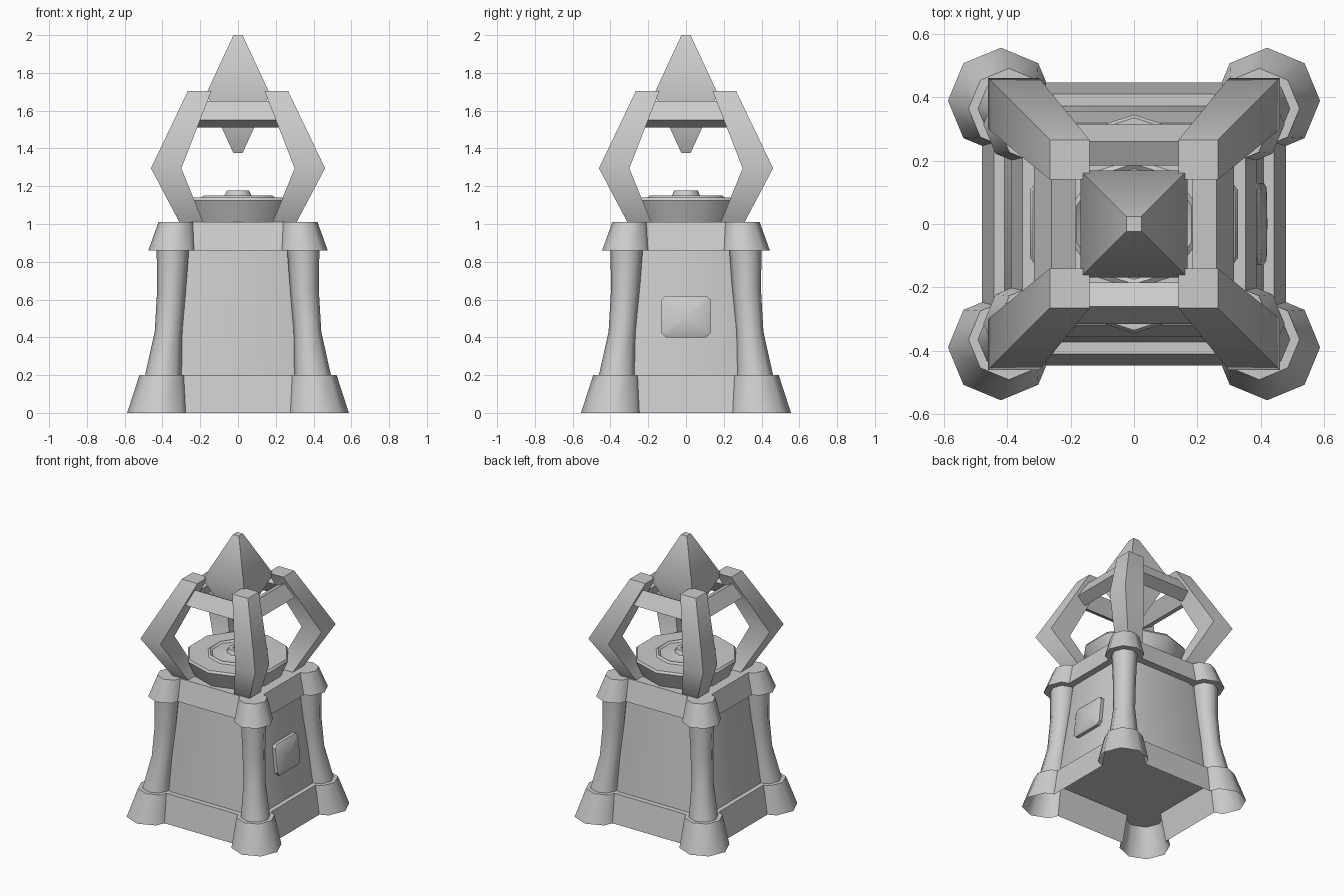
import bpy, bmesh, math

if "Cube" in bpy.data.objects:
    bpy.data.objects.remove(bpy.data.objects["Cube"])

def loft(name, rings, smooth=0, bottom=True):
    """Skin a stack of equal-length point rings and cap the ends."""
    bm = bmesh.new()
    vs = [[bm.verts.new(p) for p in r] for r in rings]
    n = len(rings[0])
    for a, b in zip(vs, vs[1:]):
        for i in range(n):
            j = (i + 1) % n
            bm.faces.new((a[i], a[j], b[j], b[i]))
    if bottom:
        bm.faces.new(vs[0][::-1])
    top = bm.faces.new(vs[-1])
    bmesh.ops.recalc_face_normals(bm, faces=bm.faces)
    if top.normal.z < -.5 and not bottom:
        bmesh.ops.reverse_faces(bm, faces=bm.faces)
    me = bpy.data.meshes.new(name)
    bm.to_mesh(me)
    bm.free()
    ob = bpy.data.objects.new(name, me)
    bpy.context.collection.objects.link(ob)
    if smooth:
        bpy.ops.object.select_all(action='DESELECT')
        ob.select_set(True)
        bpy.context.view_layer.objects.active = ob
        bpy.ops.object.shade_smooth_by_angle(angle=math.radians(smooth))
    return ob

def rect(x0, x1, y0, y1, z):
    return [(x0, y0, z), (x1, y0, z), (x1, y1, z), (x0, y1, z)]

def ngon(cx, cy, r, z, n, start=0.0):
    return [(cx + r * math.cos(start + 2 * math.pi * i / n),
             cy + r * math.sin(start + 2 * math.pi * i / n), z) for i in range(n)]

CORNERS = [(1, 1), (-1, 1), (-1, -1), (1, -1)]
DY = .031   # corner centres sit slightly closer in y than in x

def full(q, z):
    """Mirror one quadrant outline (running from +x side to +y side) to all four."""
    pts = q + [(-x, y) for x, y in reversed(q)]
    pts += [(-x, -y) for x, y in pts]
    return [(x, y, z) for x, y in pts]

def lobed(a, b, c, r, z):
    """Rectangle outline a x b merged with an octagon lobe on each corner."""
    cx, cy, k = c, c - DY, r * math.sqrt(.5)
    t, u = (cx + k - a) / k, (cy + k - b) / k
    q = [(a, cy - k - t * (r - k)), (cx + k, cy - k), (cx + r, cy), (cx + k, cy + k),
         (cx, cy + r), (cx - k, cy + k), (cx - k - u * (r - k), b)]
    return full(q, z)

# Hollow base (open underneath) and upper collar
loft("base", [lobed(.48, .447, .42, .167, 0), lobed(.442, .41, .395, .127, .2)], 50, bottom=False)
loft("collar", [lobed(.387, .357, .345, .13, .86), lobed(.352, .318, .325, .096, 1.01)], 50)

# Main body: each wall has a flat centre and slightly receding sides
def body_ring(a, b, w, z, back=.03):
    return full([(a, w), (a - back, b - back), (w, b)], z)

loft("body", [body_ring(.408, .372, .275, .2), body_ring(.338, .305, .206, .88)], 30)

# Four leaning corner columns: (centre, radius, z)
COLUMN = [(.395, .097, .2), (.368, .073, .43), (.352, .076, .65), (.345, .086, .88)]
for sx, sy in CORNERS:
    loft("column", [ngon(sx * c, sy * (c - DY), r, z, 8) for c, r, z in COLUMN], 50)

# Wall panel on the right side, a rounded pillow tilted with the wall
def panel_ring(x, s):
    hy, hz, c = .13 * s, .11 * s, .022 * s
    pts = [(hy - c, -hz), (hy, -hz + c), (hy, hz - c), (hy - c, hz)]
    pts += [(-y, -z) for y, z in pts]
    return [(x - z * .105, y, .51 + z) for y, z in pts]

loft("wall_panel", [panel_ring(.35, 1), panel_ring(.40, 1),
                    panel_ring(.409, .9), panel_ring(.419, .12)], 35)

# Ten-sided dish with raised rings
DISH = [(.29, 1.0), (.345, 1.125), (.335, 1.14), (.205, 1.14), (.19, 1.152), (.175, 1.14),
        (.10, 1.14), (.075, 1.15), (.062, 1.177), (.035, 1.177), (.03, 1.17)]
loft("dish", [ngon(0, 0, r, z, 10, math.pi / 2) for r, z in DISH], 40)

# Four bent crown arms
ARM = [(.18, .305, 1.0), (.30, .461, 1.295), (.14, .265, 1.705)]
for sx, sy in CORNERS:
    loft("crown_arm", [rect(sx * a, sx * b, sy * a, sy * b, z) for a, b, z in ARM], 62)

# Tilted bars joining the arms
BAR = [(.185, 1.61), (.26, 1.65), (.315, 1.55), (.24, 1.51)]
for k in range(4):
    c, s = round(math.cos(k * math.pi / 2)), round(math.sin(k * math.pi / 2))
    loft("crown_bar", [[(c * t - s * d, s * t + c * d, z) for d, z in BAR] for t in (-.23, .23)])

# Floating crystal: double pyramid with blunt tips
loft("crystal", [rect(-h, h, -h, h, z) for h, z in [(.024, 1.375), (.168, 1.69), (.024, 2.0)]], 60)
